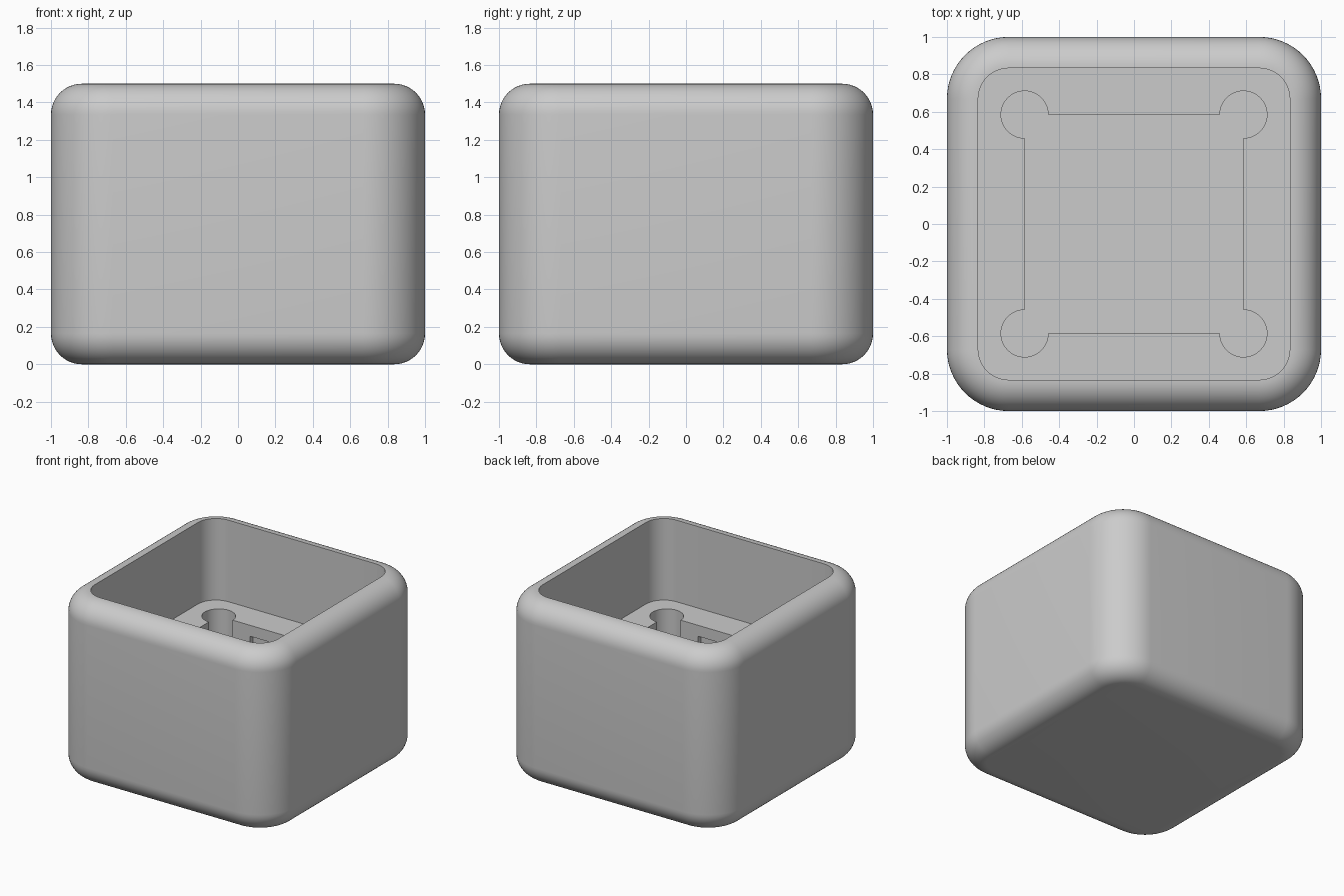
import bpy
import bmesh
import math
from math import sin, cos, pi

if "Cube" in bpy.data.objects:
    bpy.data.objects.remove(bpy.data.objects["Cube"])

HEIGHT, FILLET, CORNER, WALL = 1.5, 0.165, 0.33, 0.165
LEDGE_Z, FLOOR_Z = 0.83, 0.17
POCKET, RELIEF = 0.585, 0.126


def square_loop(inset, z, steps=16):
    """Rounded square moved inwards by inset, at height z."""
    c, r = 1 - CORNER, CORNER - inset
    pts = []
    for k in range(4):
        sx, sy = [(1, 1), (-1, 1), (-1, -1), (1, -1)][k]
        for i in range(steps + 1):
            a = k * pi / 2 + i / steps * pi / 2
            pts.append((sx * c + r * cos(a), sy * c + r * sin(a), z))
    return pts


def relief_loop(z, steps=36):
    """Square with a round relief at every corner."""
    pts = []
    for k in range(4):
        a0 = k * pi / 2
        cx = POCKET * (1 if k in (0, 3) else -1)
        cy = POCKET * (1 if k in (0, 1) else -1)
        for i in range(steps + 1):
            a = a0 - pi / 2 + i / steps * 1.5 * pi
            pts.append((cx + RELIEF * cos(a), cy + RELIEF * sin(a), z))
    return pts


def loft(name, loops):
    """Skin successive loops and cap both ends."""
    bm = bmesh.new()
    rings = [[bm.verts.new(p) for p in loop] for loop in loops]
    for a, b in zip(rings, rings[1:]):
        n = len(a)
        for i in range(n):
            j = (i + 1) % n
            bm.faces.new((a[i], a[j], b[j], b[i]))
    bm.faces.new(rings[0][::-1])
    bm.faces.new(rings[-1])
    bmesh.ops.recalc_face_normals(bm, faces=bm.faces[:])
    mesh = bpy.data.meshes.new(name)
    bm.to_mesh(mesh)
    bm.free()
    ob = bpy.data.objects.new(name, mesh)
    bpy.context.collection.objects.link(ob)
    return ob


def box(name, size, z):
    bpy.ops.mesh.primitive_cube_add(size=1, location=(0, 0, z))
    ob = bpy.context.object
    ob.name = name
    ob.scale = size
    return ob


# Rounded outer shell, thin rim, inner wall and ledge
loops = []
for i in range(13):
    a = i / 12 * pi / 2
    loops.append(square_loop(FILLET * (1 - sin(a)), FILLET * (1 - cos(a))))
for i in range(13):
    a = i / 12 * pi / 2
    loops.append(square_loop(FILLET * (1 - cos(a)), HEIGHT - FILLET * (1 - sin(a))))
loops.append(square_loop(WALL + 0.002, HEIGHT))
loops.append(square_loop(WALL + 0.002, LEDGE_Z))
body = loft("container_body", loops)

# Lower pocket with corner reliefs, and shallow slots in its four walls
cutters = [
    loft("pocket_cutter", [relief_loop(FLOOR_Z), relief_loop(LEDGE_Z + 0.2)]),
    box("slot_cutter_x", (2 * POCKET + 0.08, 0.6, 0.08), 0.70),
    box("slot_cutter_y", (0.6, 2 * POCKET + 0.08, 0.08), 0.70),
]
bpy.ops.object.select_all(action='DESELECT')
body.select_set(True)
bpy.context.view_layer.objects.active = body
for cutter in cutters:
    mod = body.modifiers.new(cutter.name, 'BOOLEAN')
    mod.operation = 'DIFFERENCE'
    mod.solver = 'EXACT'
    mod.object = cutter
    bpy.ops.object.modifier_apply(modifier=mod.name)
for cutter in cutters:
    bpy.data.objects.remove(cutter)

# Single grey finish
grey = bpy.data.materials.new("light_grey")
grey.diffuse_color = (0.6, 0.6, 0.6, 1)
grey.use_nodes = True
grey.node_tree.nodes["Principled BSDF"].inputs["Base Color"].default_value = grey.diffuse_color
body.data.materials.clear()
body.data.materials.append(grey)
bpy.ops.object.shade_smooth_by_angle(angle=math.radians(30))
